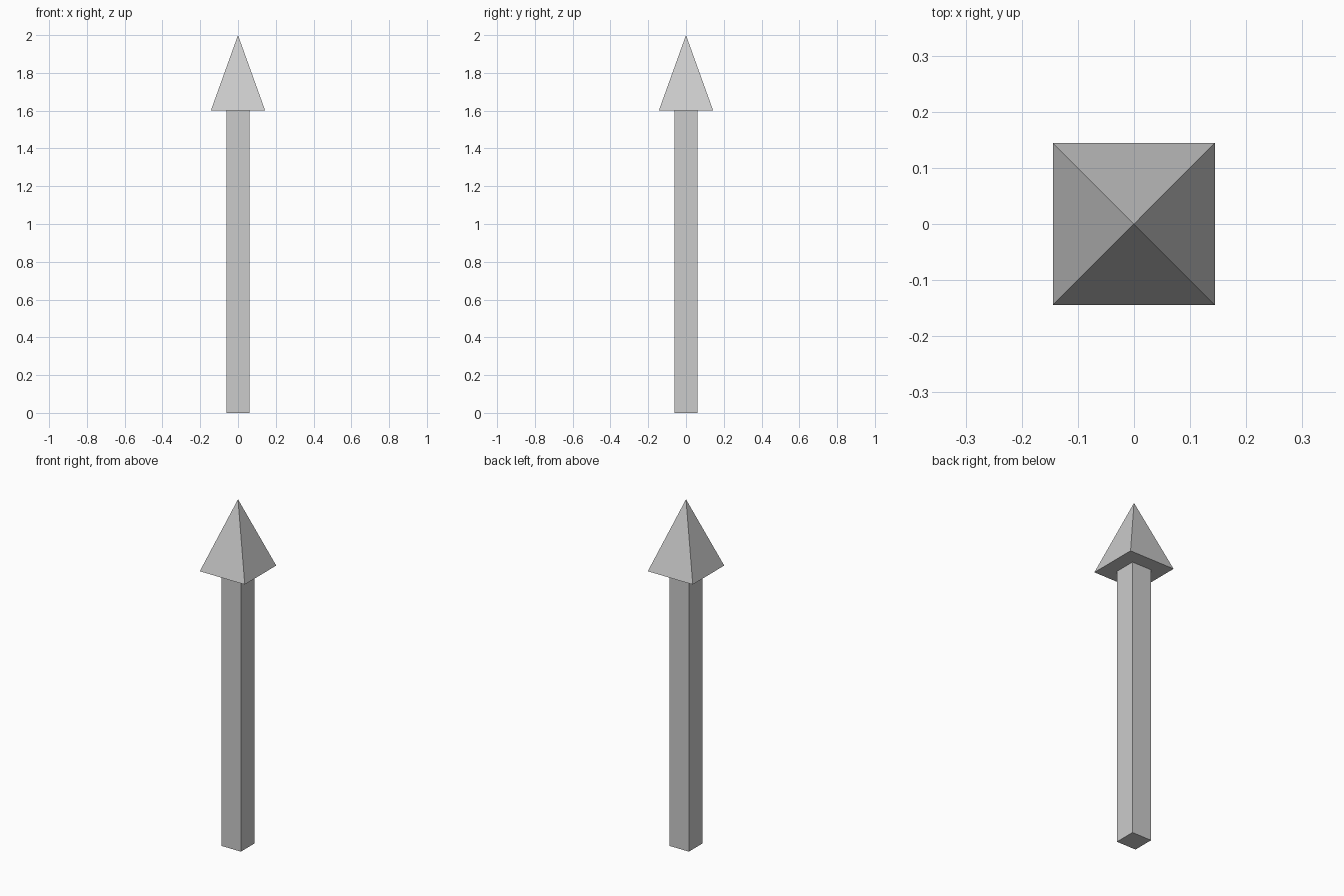
import bpy
from math import pi, sqrt

if "Cube" in bpy.data.objects:
    bpy.data.objects.remove(bpy.data.objects["Cube"])

SHAFT_HALF = 0.062
HEAD_HALF = 0.144
HEAD_BASE = 1.6
TIP = 2.0


def square_part(name, half_bottom, half_top, z0, z1):
    """Four-sided prism or pyramid with sides aligned to x and y."""
    bpy.ops.mesh.primitive_cone_add(
        vertices=4, radius1=half_bottom * sqrt(2), radius2=half_top * sqrt(2),
        depth=z1 - z0, location=(0, 0, (z0 + z1) / 2), rotation=(0, 0, pi / 4))
    obj = bpy.context.object
    obj.name = name
    bpy.ops.object.transform_apply(location=True, rotation=True, scale=True)
    return obj


# Square shaft
square_part("shaft", SHAFT_HALF, SHAFT_HALF, 0, HEAD_BASE)

# Pyramid arrow head
square_part("arrow_head", HEAD_HALF, 0, HEAD_BASE, TIP)
